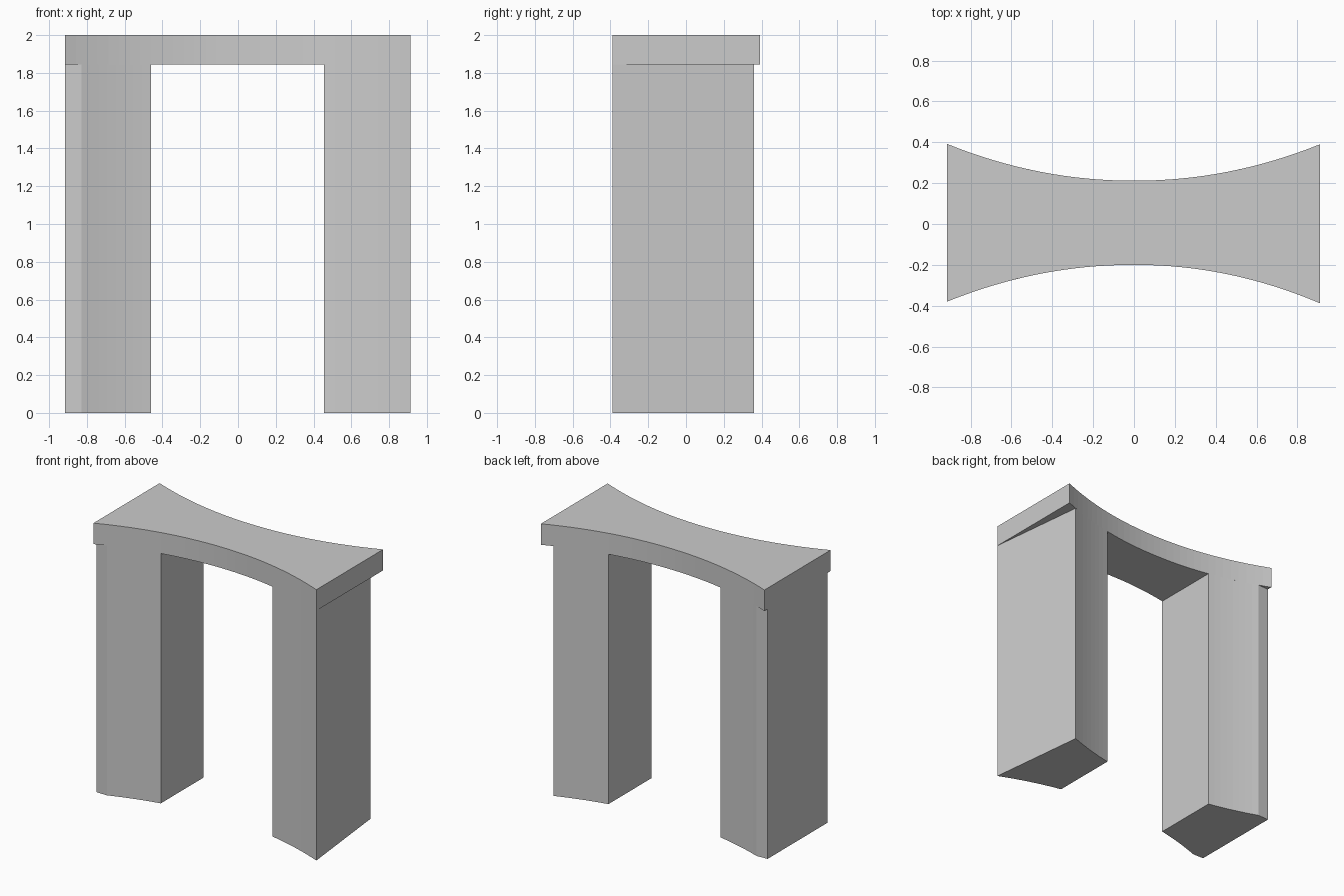
import bpy, bmesh

cube = bpy.data.objects.get("Cube")
if cube:
    bpy.data.objects.remove(cube, do_unlink=True)

LEFT, RIGHT = -0.915, 0.912     # outer ends of the slab
LEG_TOP, TOP = 1.845, 2.0

stone = bpy.data.materials.new("light grey stone")
stone.use_nodes = True
grey = (0.6, 0.6, 0.6, 1)
stone.diffuse_color = grey
stone.node_tree.nodes["Principled BSDF"].inputs["Base Color"].default_value = grey


def front(x):
    return -0.2 - (0.18 if x < 0 else 0.19) * abs(x / 0.915) ** 2.05


def back(x):
    return 0.212 + 0.18 * abs(x / 0.915) ** 2.05


def samples(a, b, n):
    return [a + (b - a) * i / n for i in range(n + 1)]


def prism(name, outline, z0, z1):
    """Extrude a plan outline from z0 up to z1."""
    bm = bmesh.new()
    base = bm.faces.new([bm.verts.new((x, y, z0)) for x, y in outline])
    ext = bmesh.ops.extrude_face_region(bm, geom=[base])
    for v in ext["geom"]:
        if isinstance(v, bmesh.types.BMVert):
            v.co.z = z1
    bmesh.ops.recalc_face_normals(bm, faces=bm.faces)
    mesh = bpy.data.meshes.new(name)
    bm.to_mesh(mesh)
    bm.free()
    mesh.materials.append(stone)
    obj = bpy.data.objects.new(name, mesh)
    bpy.context.collection.objects.link(obj)
    return obj


# Top slab, concave at front and back
xs = samples(LEFT, RIGHT, 32)
prism("lintel", [(x, front(x)) for x in xs] + [(x, back(x)) for x in reversed(xs)],
      LEG_TOP, TOP)

# Right leg: straight outer side, flattened outer corners
xs = samples(-0.828, -0.46, 8)
prism("right_leg",
      [(LEFT, -0.345)] + [(x, front(x)) for x in xs]
      + [(x, back(x)) for x in reversed(xs)] + [(LEFT, 0.355)],
      0, LEG_TOP)

# Left leg: outer side slants in towards the back
front_xs = samples(0.455, RIGHT, 8)
back_xs = samples(0.83, 0.455, 8)
prism("left_leg",
      [(x, front(x)) for x in front_xs] + [(x, back(x)) for x in back_xs],
      0, LEG_TOP)
